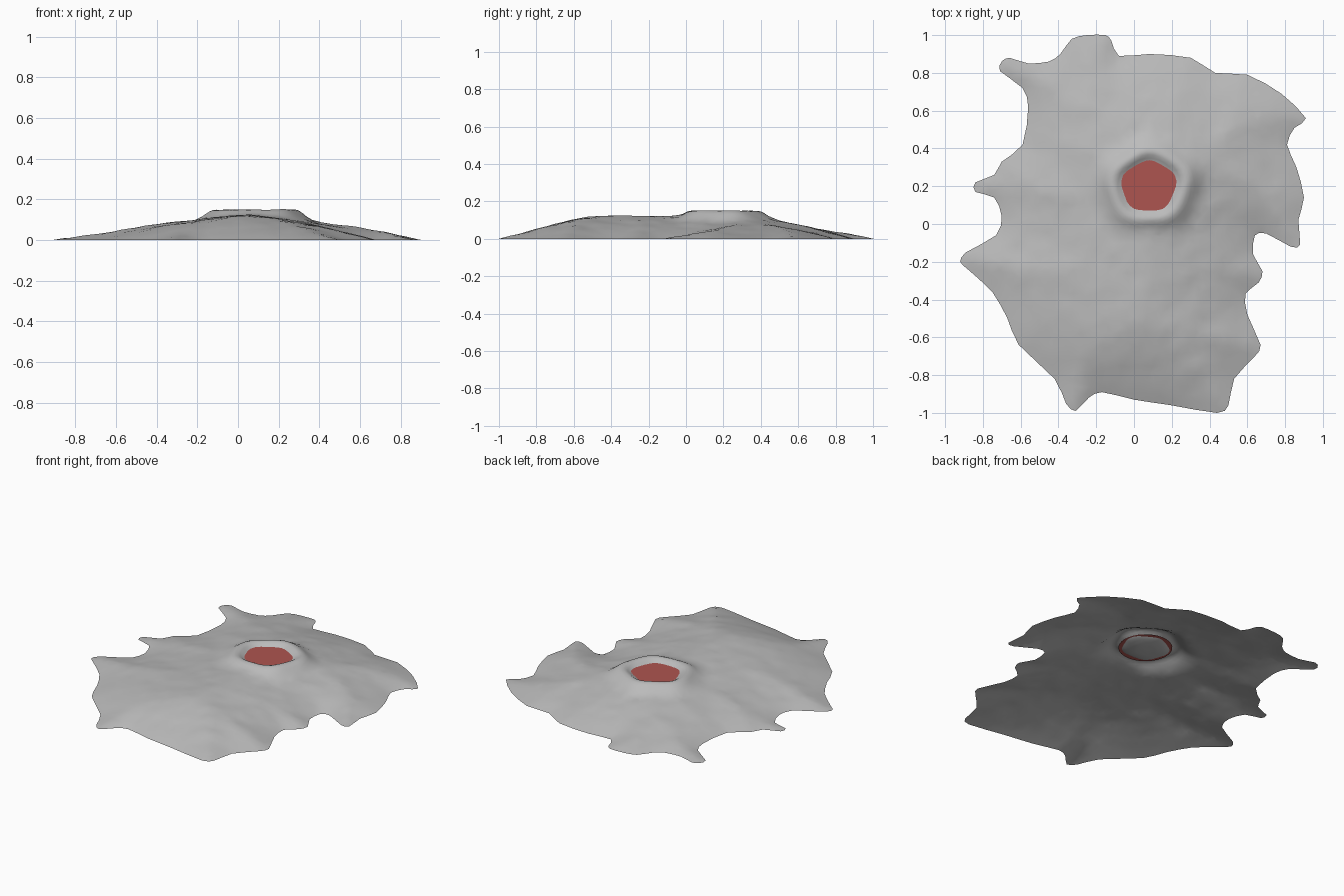
import bpy, math, random
from mathutils import Vector, noise, geometry

if "Cube" in bpy.data.objects:
    bpy.data.objects.remove(bpy.data.objects["Cube"])

random.seed(4)
CRATER = Vector((0.08, 0.20))
RIDGE = (Vector((0.08, 0.25)), Vector((0.03, -0.45)))

# Shoreline of the mountain, clockwise from the north
COAST = [(-.25, 1), (-.15, 1), (-.12, .97), (-.08, .89), (.08, .9), (.3, .88), (.43, .8), (.6, .79),
         (.78, .69), (.91, .56), (.85, .51), (.81, .42), (.86, .3), (.9, .14), (.87, .02), (.88, -.11),
         (.83, -.12), (.7, -.05), (.64, -.06), (.63, -.16), (.68, -.25), (.66, -.31), (.59, -.37),
         (.6, -.48), (.67, -.64), (.64, -.7), (.53, -.82), (.5, -.96), (.44, -1), (.2, -.96), (0, -.93),
         (-.17, -.89), (-.24, -.92), (-.31, -.99), (-.36, -.95), (-.42, -.82), (-.61, -.64), (-.67, -.5),
         (-.75, -.36), (-.88, -.24), (-.92, -.2), (-.89, -.15), (-.73, -.06), (-.7, .04), (-.74, .14),
         (-.84, .17), (-.84, .22), (-.74, .26), (-.7, .33), (-.59, .42), (-.56, .62), (-.59, .72),
         (-.71, .81), (-.7, .86), (-.66, .88), (-.56, .85), (-.45, .86), (-.39, .9), (-.33, .98)]


def material(name, rgb):
    m = bpy.data.materials.new(name)
    m.diffuse_color = (*rgb, 1)
    m.use_nodes = True
    m.node_tree.nodes["Principled BSDF"].inputs["Base Color"].default_value = m.diffuse_color
    return m


def add_object(name, verts, faces, mat):
    me = bpy.data.meshes.new(name)
    me.from_pydata(verts, [], faces)
    me.materials.append(mat)
    ob = bpy.data.objects.new(name, me)
    bpy.context.collection.objects.link(ob)
    return ob


def smooth_loop(pts, steps=2):
    """Closed Catmull-Rom curve through the points."""
    p, out = [Vector(q) for q in pts], []
    n = len(p)
    for i in range(n):
        a, b, c, d = p[i - 1], p[i], p[(i + 1) % n], p[(i + 2) % n]
        for k in range(steps):
            t = k / steps
            out.append(b + 0.4 * t * ((c - a) + t * (2 * a - 5 * b + 4 * c - d)
                                      + t * t * (3 * b - a - 3 * c + d)) + 0.2 * (c - b) * t)
    return out


def seg_dist(p, a, b):
    ab = b - a
    t = max(0, min(1, (p - a).dot(ab) / ab.length_squared))
    return (p - a - ab * t).length


def lerp_profile(x, prof):
    for (x0, y0), (x1, y1) in zip(prof, prof[1:]):
        if x <= x1:
            t = (x - x0) / (x1 - x0)
            return y0 + (y1 - y0) * t
    return prof[-1][1]


coast = smooth_loop(COAST)
n = len(coast)
# Crater section: height against distance from its centre
BOWL = [(0, .108), (.07, .110), (.12, .119), (.145, .129), (.165, .145), (.18, .150), (.20, .147), (.24, .132)]


def height(p):
    d = min(seg_dist(p, coast[i], coast[(i + 1) % n]) for i in range(n))
    if d < 1e-4:
        return 0.0
    t = d / (d + seg_dist(p, *RIDGE))
    z = 0.122 * (1 - (1 - t) ** 1.6)
    # gullies and lumps
    q = Vector((p.x * 5, p.y * 5, 1.7))
    z += min(1, d / 0.15) * (0.005 * noise.noise(q) + 0.005 * noise.noise(q * 2.6))
    # crater, with a slightly irregular rim
    v = p - CRATER
    a = math.atan2(v.y, v.x)
    r = v.length / (1 + 0.04 * math.sin(2 * a + 1) + 0.04 * math.sin(5 * a))
    w = max(0, min(1, (0.30 - r) / 0.10))
    w = w * w * (3 - 2 * w)
    z = z * (1 - w) + (lerp_profile(r, BOWL) + 0.004 * noise.noise(q * 1.5)) * w
    return max(z, 0.0)


# Interior points: jittered grid, with rings round the crater
pts = list(coast)
step = 0.036
for i in range(-28, 29):
    for j in range(-28, 29):
        p = Vector((i * step, j * step)) + Vector((random.uniform(-.01, .01), random.uniform(-.01, .01)))
        near = min(seg_dist(p, coast[k], coast[(k + 1) % n]) for k in range(n))
        if (p - CRATER).length > 0.27 and near > 0.015:
            pts.append(p)
for k in range(1, 15):
    r, m = 0.0185 * k, 8 + 3 * k
    pts += [CRATER + Vector((math.cos(6.2832 * s / m), math.sin(6.2832 * s / m))) * r for s in range(m)]
pts.append(CRATER.copy())

edges = [(i, (i + 1) % n) for i in range(n)]
v2, _, tris, *_ = geometry.delaunay_2d_cdt(pts, edges, [], 1, 1e-5)
verts = [(p.x, p.y, height(p)) for p in v2]

# Mountain shell, open underneath
rock = add_object("mountain", verts, [tuple(f) for f in tris], material("grey rock", (0.5, 0.5, 0.5)))
for f in rock.data.polygons:
    if f.normal.z < 0:
        f.flip()
rock.data.update()
bpy.context.view_layer.objects.active = rock
rock.select_set(True)
bpy.ops.object.shade_smooth_by_angle(angle=math.radians(60))

# Lava pool: flat disc whose edge sinks into the crater wall
N = 32
disc = [(CRATER.x + 0.16 * math.cos(2 * math.pi * i / N),
         CRATER.y + 0.16 * math.sin(2 * math.pi * i / N), 0.127) for i in range(N)]
add_object("lava_pool", disc, [tuple(range(N))], material("dull red lava", (0.42, 0.09, 0.08)))
